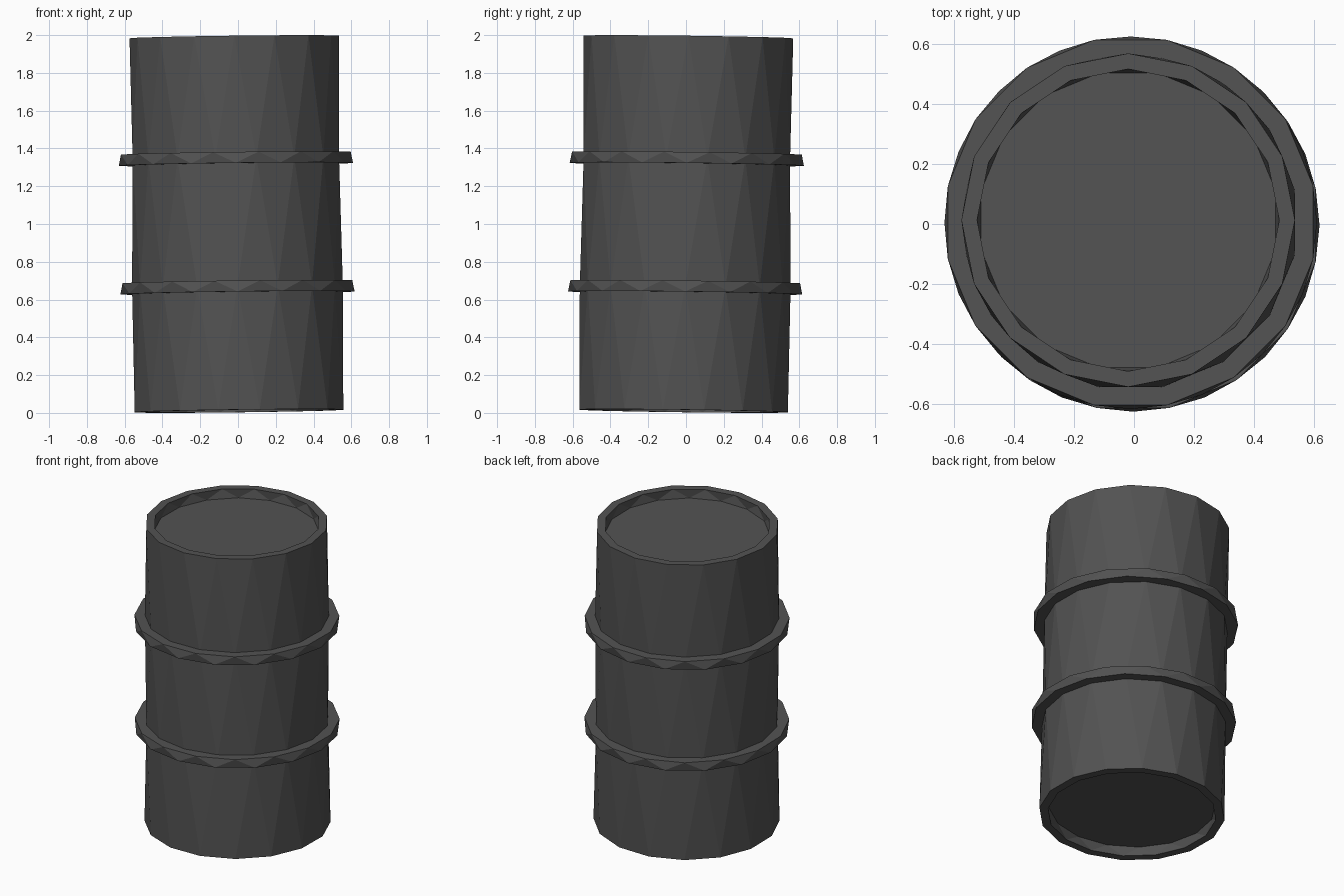
import bpy, bmesh, math
from mathutils import Vector, Matrix

if "Cube" in bpy.data.objects:
    bpy.data.objects.remove(bpy.data.objects["Cube"])

N = 16  # sides

steel = bpy.data.materials.new("dark_grey_steel")
steel.diffuse_color = (0.085, 0.085, 0.085, 1)
steel.use_nodes = True
steel.node_tree.nodes["Principled BSDF"].inputs["Base Color"].default_value = steel.diffuse_color

# The drum leans very slightly
axis = Vector((-0.0125, 0.013, 1)).normalized()
tilt = Matrix.Translation((-0.007, 0, 1)) @ Vector((0, 0, 1)).rotation_difference(axis).to_matrix().to_4x4() \
    @ Matrix.Translation((0, 0, -1))


def lathe(name, profile, caps=False, closed=False):
    """Faceted turning; profile rows are (radius, height, half-step twist 0 or 1)."""
    bm = bmesh.new()
    loops = []
    for r, z, p in profile:
        loops.append([bm.verts.new((r * math.cos(2 * math.pi * (i + p / 2) / N),
                                    r * math.sin(2 * math.pi * (i + p / 2) / N), z))
                      for i in range(N)])
    pairs = [(k, k + 1) for k in range(len(profile) - 1)]
    if closed:
        pairs.append((len(profile) - 1, 0))
    for k, m in pairs:
        a, b = loops[k], loops[m]
        pa, pb = profile[k][2], profile[m][2]
        for i in range(N):
            j = (i + 1) % N
            if pa == pb:
                bm.faces.new((a[i], a[j], b[j], b[i]))
            elif pa < pb:
                bm.faces.new((a[i], a[j], b[i]))
                bm.faces.new((a[j], b[j], b[i]))
            else:
                bm.faces.new((a[i], a[j], b[j]))
                bm.faces.new((a[i], b[j], b[i]))
    if caps:
        bm.faces.new(loops[0][::-1])
        bm.faces.new(loops[-1])
    bmesh.ops.recalc_face_normals(bm, faces=bm.faces[:])
    bm.transform(tilt)
    me = bpy.data.meshes.new(name)
    bm.to_mesh(me)
    bm.free()
    me.materials.append(steel)
    ob = bpy.data.objects.new(name, me)
    bpy.context.collection.objects.link(ob)
    return ob


# Drum shell with recessed lid and base
lathe("drum_body", [
    (0.505, 0.07, 0), (0.51, 0.01, 1), (0.563, 0.01, 1),
    (0.558, 0.665, 0), (0.557, 1.345, 1),
    (0.555, 1.99, 0), (0.503, 1.99, 0), (0.50, 1.93, 1)], caps=True)

# Two rolling hoops
for name, z in (("lower_hoop", 0.664), ("upper_hoop", 1.345)):
    lathe(name, [(0.53, z - 0.029, 0), (0.62, z - 0.029, 0),
                 (0.62, z + 0.029, 1), (0.53, z + 0.029, 1)], closed=True)
